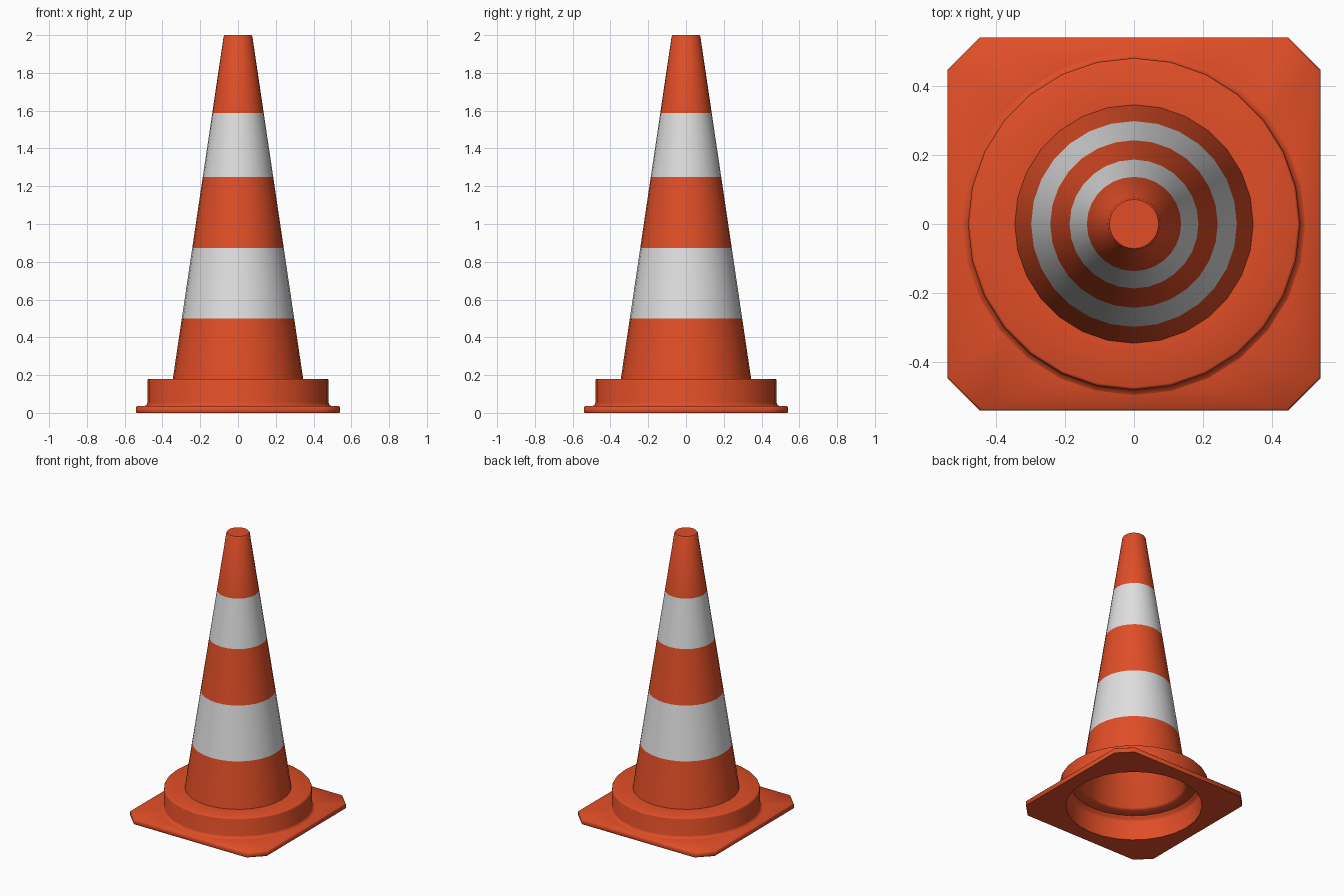
import bpy, bmesh, math

if "Cube" in bpy.data.objects:
    bpy.data.objects.remove(bpy.data.objects["Cube"])

SIDES = 28


def material(name, rgb):
    m = bpy.data.materials.new(name)
    m.diffuse_color = (*rgb, 1)
    m.use_nodes = True
    m.node_tree.nodes["Principled BSDF"].inputs["Base Color"].default_value = m.diffuse_color
    return m


orange = material("orange plastic", (0.75, 0.076, 0.02))
white = material("white band", (0.74, 0.74, 0.74))


def circle(r, z):
    return [(r * math.cos(math.tau * i / SIDES), r * math.sin(math.tau * i / SIDES), z)
            for i in range(SIDES)]


def octagon(inset, z):
    a, c = 0.54 - inset, 0.445 - inset * 0.4
    return [(a, -c, z), (a, c, z), (c, a, z), (-c, a, z),
            (-a, c, z), (-a, -c, z), (-c, -a, z), (c, -a, z)]


def add_ring(bm, coords):
    return [bm.verts.new(p) for p in coords]


def skin(bm, rings):
    for a, b in zip(rings, rings[1:]):
        n = len(a)
        for i in range(n):
            j = (i + 1) % n
            bm.faces.new((a[i], a[j], b[j], b[i]))


def finish(bm, name, mats, angle):
    bmesh.ops.recalc_face_normals(bm, faces=bm.faces)
    mesh = bpy.data.meshes.new(name)
    bm.to_mesh(mesh)
    bm.free()
    ob = bpy.data.objects.new(name, mesh)
    bpy.context.collection.objects.link(ob)
    for m in mats:
        mesh.materials.append(m)
    bpy.ops.object.select_all(action='DESELECT')
    ob.select_set(True)
    bpy.context.view_layer.objects.active = ob
    bpy.ops.object.shade_smooth_by_angle(angle=math.radians(angle))
    return ob


# Base plate: square with cut corners and a round opening
bm = bmesh.new()
outer = [add_ring(bm, octagon(i, z)) for i, z in ((0.003, 0), (0, 0.004), (0, 0.03), (0.006, 0.036))]
hole = [add_ring(bm, circle(0.44, z)) for z in (0, 0.036)]
skin(bm, outer)
skin(bm, hole)
for o, h in ((outer[0], hole[0]), (outer[-1], hole[-1])):
    edges = [bm.edges.get((r[i], r[(i + 1) % len(r)])) for r in (o, h) for i in range(len(r))]
    bmesh.ops.triangle_fill(bm, use_beauty=True, edges=edges)
finish(bm, "base_plate", [orange], 50)


# Hollow cone with collar: profile runs down the outside, then up the inside
def cone_r(z):
    return 0.345 + (z - 0.18) * (0.075 - 0.345) / (2 - 0.18)


BANDS = ((0.50, 0.873), (1.25, 1.587))
heights = [1.992] + sorted([z for b in BANDS for z in b], reverse=True) + [0.18]
profile = [(0.071, 2.0)] + [(cone_r(z), z) for z in heights]
profile += [(0.472, 0.18), (0.478, 0.177), (0.48, 0.17), (0.48, 0.055), (0.484, 0.042), (0.495, 0.036)]
profile += [(0.44, 0.036), (0.435, 0.13), (0.43, 0.145), (0.415, 0.152), (0.41, 0.162),
            (0.345, 0.164), (0.33, 0.175), (0.06, 1.98)]
bm = bmesh.new()
rings = [add_ring(bm, circle(r, z)) for r, z in profile]
skin(bm, rings)
bm.faces.new(rings[0])
bm.faces.new(rings[-1])
for f in bm.faces:
    c = f.calc_center_median()
    outside = math.hypot(c.x, c.y) > cone_r(c.z) - 0.008
    if outside and any(lo < c.z < hi for lo, hi in BANDS) and max(v.co.z for v in f.verts) < 1.6:
        f.material_index = 1
finish(bm, "cone_body", [orange, white], 50)
